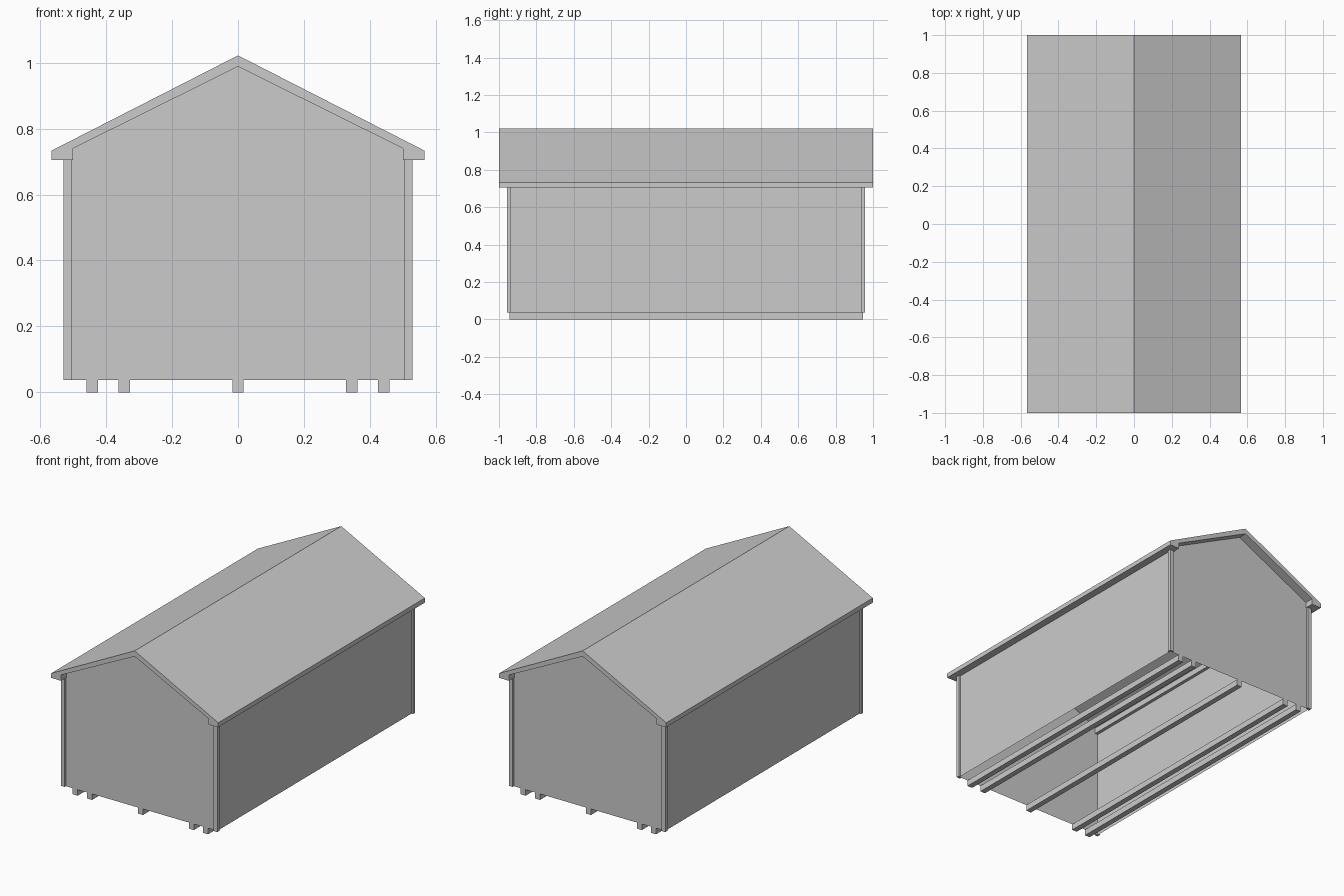
import bpy
import bmesh

cube = bpy.data.objects.get("Cube")
if cube:
    bpy.data.objects.remove(cube, do_unlink=True)

grey = bpy.data.materials.new("plain grey")
grey.use_nodes = True
colour = (0.6, 0.6, 0.6, 1)
grey.diffuse_color = colour
grey.node_tree.nodes["Principled BSDF"].inputs["Base Color"].default_value = colour

WALL_X, WALL_Y = 0.52, 0.945
BASE, EAVE = 0.037, 0.705


def add_object(name, bm):
    mesh = bpy.data.meshes.new(name)
    bm.to_mesh(mesh)
    bm.free()
    mesh.materials.append(grey)
    obj = bpy.data.objects.new(name, mesh)
    bpy.context.collection.objects.link(obj)
    return obj


def sheet(name, points):
    """One flat face."""
    bm = bmesh.new()
    bm.faces.new([bm.verts.new(p) for p in points])
    return add_object(name, bm)


def prism(name, points, offset):
    """Flat outline pushed along offset into a closed solid."""
    bm = bmesh.new()
    face = bm.faces.new([bm.verts.new(p) for p in points])
    new = bmesh.ops.extrude_face_region(bm, geom=[face], use_keep_orig=True)
    moved = [v for v in new["geom"] if isinstance(v, bmesh.types.BMVert)]
    bmesh.ops.translate(bm, verts=moved, vec=offset)
    bmesh.ops.recalc_face_normals(bm, faces=bm.faces)
    return add_object(name, bm)


# Roof: one gabled section with boxed eaves, run along the whole length
half = [(0.566, 0.733), (0.566, EAVE), (0.5, EAVE), (0.5, 0.74)]
section = [(0, 1.022)] + half + [(0, 0.988)] + [(-x, z) for x, z in reversed(half)]
prism("roof", [(x, -1, z) for x, z in section], (0, 2, 0))

# Gable ends: thin sheets up to the underside of the roof
right = [(WALL_X, BASE), (WALL_X, EAVE), (0.5, EAVE), (0.5, 0.74)]
gable = right + [(0, 0.988)] + [(-x, z) for x, z in reversed(right)]
sheet("front_wall", [(x, -WALL_Y, z) for x, z in gable])
sheet("back_wall", [(x, WALL_Y, z) for x, z in reversed(gable)])

# Side walls and L-shaped corner boards
corner = [(0.505, WALL_Y), (0.505, 0.957), (0.53, 0.957),
          (0.53, 0.935), (WALL_X, 0.935), (WALL_X, WALL_Y)]
for side, sx in (("left", 1), ("right", -1)):
    x = sx * WALL_X
    y = sx * WALL_Y
    sheet(side + "_wall", [(x, -y, BASE), (x, y, BASE), (x, y, EAVE), (x, -y, EAVE)])
    for end, sy in (("front", -1), ("back", 1)):
        prism(f"{end}_{side}_corner_board",
              [(sx * px, sy * py, BASE) for px, py in corner], (0, 0, EAVE - BASE))

# Floor skids under the open base
for i, x in enumerate((-0.442, -0.345, 0, 0.345, 0.442)):
    w = 0.017
    prism(f"skid_{i + 1}",
          [(x - w, -WALL_Y, 0), (x + w, -WALL_Y, 0), (x + w, -WALL_Y, BASE), (x - w, -WALL_Y, BASE)],
          (0, 2 * WALL_Y, 0))
